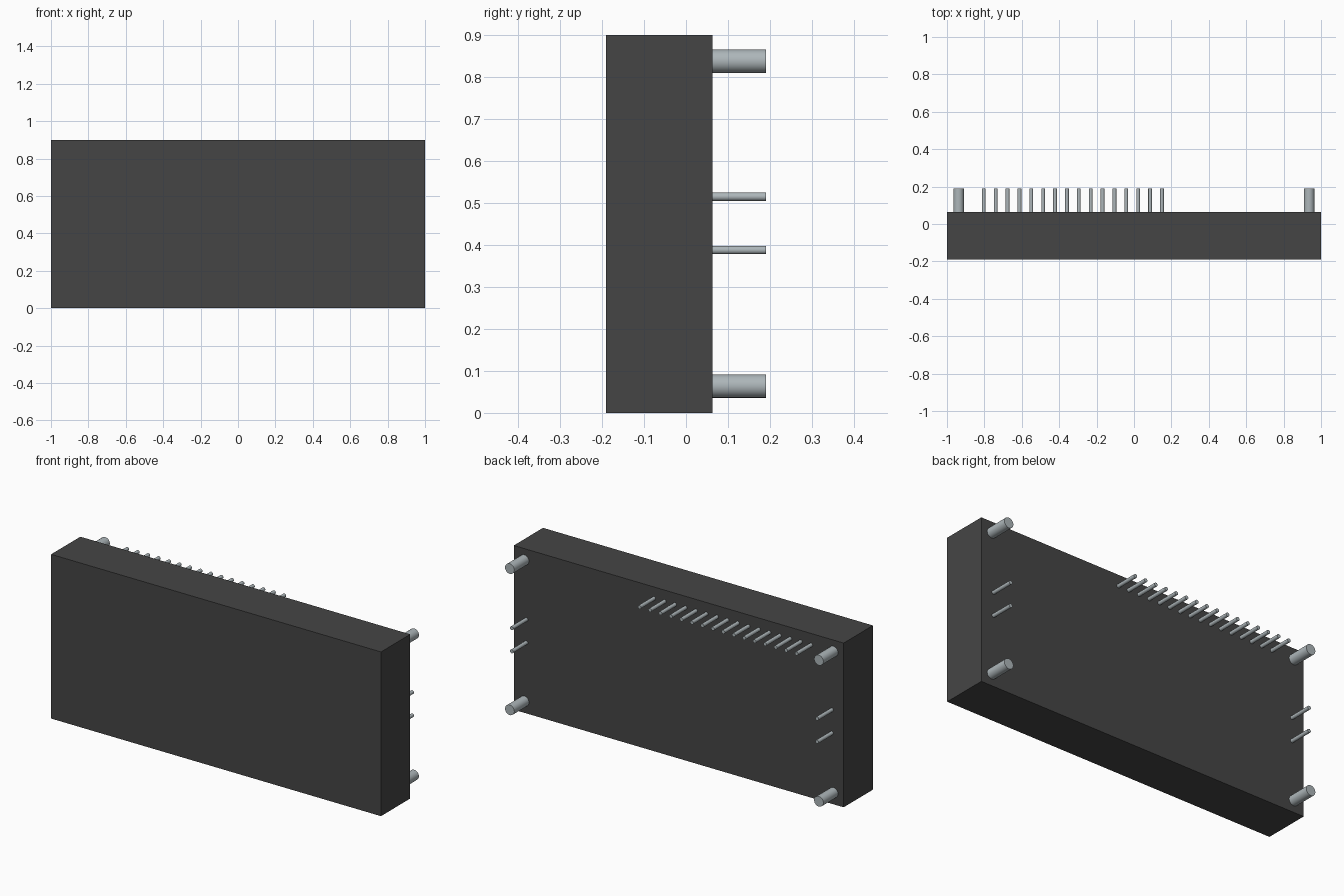
import bpy
import math

cube = bpy.data.objects.get("Cube")
if cube:
    bpy.data.objects.remove(cube, do_unlink=True)


def make_material(name, rgb, rough):
    mat = bpy.data.materials.new(name)
    mat.use_nodes = True
    color = (*rgb, 1.0)
    mat.diffuse_color = color
    bsdf = next(n for n in mat.node_tree.nodes if n.type == 'BSDF_PRINCIPLED')
    bsdf.inputs["Base Color"].default_value = color
    bsdf.inputs["Roughness"].default_value = rough
    return mat


CASE = make_material("dark grey plastic", (0.06, 0.06, 0.06), 0.6)
METAL = make_material("pale steel", (0.42, 0.47, 0.49), 0.4)

FRONT, BACK, TIP = -0.19, 0.063, 0.19
HEIGHT = 0.9
POST_RADIUS, PIN_RADIUS = 0.028, 0.01
TOP_ROW = 0.838


def rod(name, x, z, radius):
    """Round rod standing out of the back face."""
    start = BACK - 0.005
    bpy.ops.mesh.primitive_cylinder_add(
        vertices=24, radius=radius, depth=TIP - start,
        location=(x, (start + TIP) / 2, z), rotation=(math.pi / 2, 0, 0))
    obj = bpy.context.object
    obj.name = name
    obj.data.materials.append(METAL)
    bpy.ops.object.shade_smooth_by_angle(angle=math.radians(40))


# Slab housing
bpy.ops.mesh.primitive_cube_add(size=1, location=(0, (FRONT + BACK) / 2, HEIGHT / 2))
housing = bpy.context.object
housing.name = "housing"
housing.scale = (2, BACK - FRONT, HEIGHT)
bpy.ops.object.transform_apply(location=False, rotation=False, scale=True)
housing.data.materials.append(CASE)

# Corner posts and the pairs of side pins
for side, post_x, pin_x in (("right", -0.938, -0.928), ("left", 0.936, 0.924)):
    for level, z in (("lower", 0.064), ("upper", TOP_ROW)):
        rod(f"{level}_{side}_post", post_x, z, POST_RADIUS)
    for level, z in (("lower", 0.388), ("upper", 0.515)):
        rod(f"{level}_{side}_pin", pin_x, z, PIN_RADIUS)

# Row of header pins along the upper back
for i in range(16):
    rod(f"header_pin_{i + 1}", -0.803 + i * 0.0635, TOP_ROW, PIN_RADIUS)
